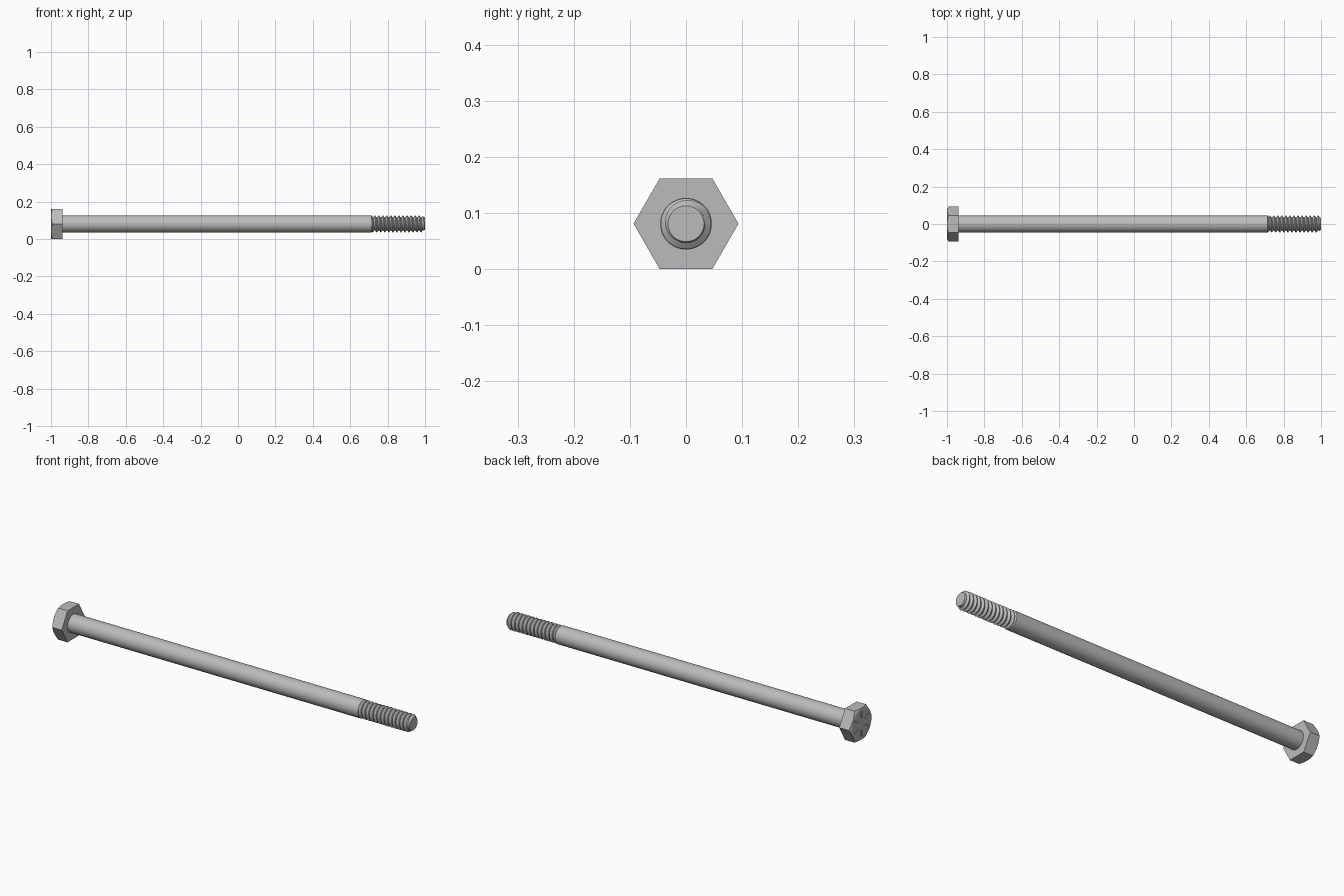
import bpy, bmesh, math
from mathutils import Matrix

if "Cube" in bpy.data.objects:
    bpy.data.objects.remove(bpy.data.objects["Cube"], do_unlink=True)

APOTHEM = 0.081            # half the width across the head's flats
AXIS_Z = APOTHEM
HEAD_X, NECK_X, THREAD_X, TIP_X = -1.0, -0.938, 0.72, 1.0
SHANK_R, CREST_R, ROOT_R = 0.046, 0.045, 0.034

steel = bpy.data.materials.new("steel_grey")
steel.use_nodes = True
colour = (0.5, 0.5, 0.5, 1)
steel.diffuse_color = colour
steel.node_tree.nodes["Principled BSDF"].inputs["Base Color"].default_value = colour


def finish(name, bm, smooth_angle=None):
    bmesh.ops.remove_doubles(bm, verts=bm.verts, dist=1e-5)
    bmesh.ops.recalc_face_normals(bm, faces=bm.faces)
    mesh = bpy.data.meshes.new(name)
    bm.to_mesh(mesh)
    bm.free()
    mesh.materials.append(steel)
    obj = bpy.data.objects.new(name, mesh)
    bpy.context.collection.objects.link(obj)
    if smooth_angle:
        bpy.ops.object.select_all(action='DESELECT')
        obj.select_set(True)
        bpy.context.view_layer.objects.active = obj
        bpy.ops.object.shade_smooth_by_angle(angle=math.radians(smooth_angle))
    return obj


def point(bm, x, r, a):
    return bm.verts.new((x, r * math.cos(a), AXIS_Z + r * math.sin(a)))


def loft(name, rings, smooth_angle=None):
    """Skin a list of rings of (x, radius, angle) and cap both ends."""
    bm = bmesh.new()
    loops = [[point(bm, *p) for p in ring] for ring in rings]
    n = len(loops[0])
    for lo, hi in zip(loops, loops[1:]):
        for i in range(n):
            bm.faces.new((lo[i], lo[(i + 1) % n], hi[(i + 1) % n], hi[i]))
    bm.faces.new(loops[0])
    bm.faces.new(loops[-1])
    return finish(name, bm, smooth_angle)


# Hexagonal head, its outer corners cut by a shallow cone
angles = [math.tau * i / 72 for i in range(72)]
FACE_R = 0.079


def hex_radius(a):
    return APOTHEM / math.cos(a % (math.pi / 3) - math.pi / 6)


face = [(HEAD_X, FACE_R, a) for a in angles]
rim = [(HEAD_X + (hex_radius(a) - FACE_R) * 0.58, hex_radius(a), a) for a in angles]
under = [(NECK_X, hex_radius(a), a) for a in angles]
head = loft("hex_head", [face, rim, under], 20)

# Six radial grooves in the head's outer face
bm = bmesh.new()
for i in range(6):
    turn = Matrix.Rotation(math.tau * i / 6 + math.pi / 6, 4, 'X')
    place = Matrix.Translation((HEAD_X, 0, AXIS_Z)) @ turn @ Matrix.Translation((0, 0.048, 0))
    bmesh.ops.create_cube(bm, size=1, matrix=place @ Matrix.Diagonal((0.008, 0.034, 0.006, 1)))
cutter = finish("groove_cutter", bm)
cutter.hide_render = True
cutter.hide_set(True)
cut = head.modifiers.new("grooves", 'BOOLEAN')
cut.operation = 'DIFFERENCE'
cut.solver = 'EXACT'
cut.object = cutter

# Plain shank, with a small bevel where the thread begins
profile = [(NECK_X, SHANK_R), (THREAD_X - 0.006, SHANK_R), (THREAD_X + 0.002, ROOT_R)]
loft("shank", [[(x, r, a) for a in angles] for x, r in profile], 30)

# Helical thread, tapered to a flat tip
TURNS, SIDES = 13, 48
PITCH = (TIP_X - THREAD_X) / TURNS
tooth = [(0.0, ROOT_R), (0.12, ROOT_R), (0.5, CREST_R), (0.62, CREST_R)]
helix = [(turn + f, r) for turn in range(-1, TURNS + 1) for f, r in tooth]


def thread_point(f, r, i):
    x = THREAD_X - 0.006 + PITCH * (f + i / SIDES)
    x = min(max(x, THREAD_X - 0.006), TIP_X)
    return x, min(r, ROOT_R - 0.002 + (TIP_X - x) * 0.9), math.tau * i / SIDES


bm = bmesh.new()
columns = [[point(bm, *thread_point(f, r, i)) for f, r in helix] for i in range(SIDES + 1)]
for left, right in zip(columns, columns[1:]):
    for k in range(len(helix) - 1):
        bm.faces.new((left[k], right[k], right[k + 1], left[k + 1]))
bmesh.ops.remove_doubles(bm, verts=bm.verts, dist=1e-5)
bmesh.ops.dissolve_degenerate(bm, edges=bm.edges, dist=1e-5)
tip = [point(bm, TIP_X, ROOT_R - 0.002, math.tau * i / SIDES) for i in range(SIDES)]
bm.faces.new(tip)
finish("thread", bm, 30)
